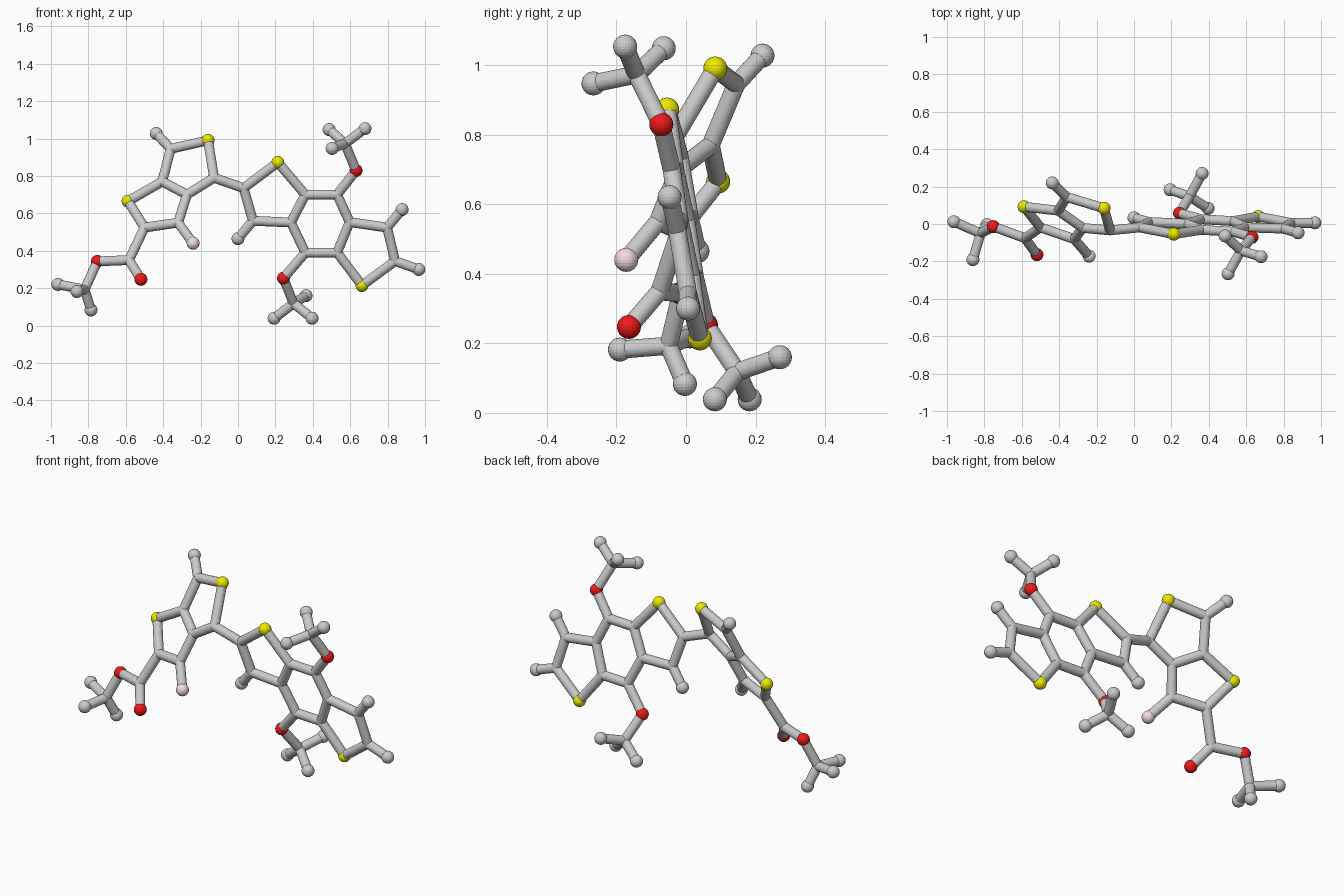
import bpy, bmesh
from mathutils import Vector, Matrix

if "Cube" in bpy.data.objects:
    bpy.data.objects.remove(bpy.data.objects["Cube"])

BALL, STICK, SIDES = 0.0345, 0.026, 24


def material(name, color):
    m = bpy.data.materials.new(name)
    m.diffuse_color = color
    m.use_nodes = True
    m.node_tree.nodes["Principled BSDF"].inputs["Base Color"].default_value = m.diffuse_color
    return m


RED = material("red", (0.85, 0.01, 0.01, 1))
YELLOW = material("yellow", (0.85, 0.82, 0.0, 1))
PINK = material("pale_pink", (0.9, 0.72, 0.75, 1))


def left(x, z):            # point on the tilted plane of the left ring pair
    return Vector((x, -0.419 * x + 0.5265 * z - 0.504, z))


def right(x, z):           # point on the plane of the right three-ring group
    return Vector((x, -0.059 * x - 0.183 * z + 0.118, z))


V = lambda *p: Vector(p)

atoms = {
    # left ring pair
    "S1": left(-.16, .99), "a2": left(-.36, .945), "a3": left(-.437, 1.027),
    "a4": left(-.405, .77), "S5": left(-.588, .665), "a6": left(-.50, .524),
    "a7": left(-.32, .55), "F8": left(-.24, .44), "a9": left(-.273, .70),
    "a10": left(-.128, .79),
    # ester tail
    "e1": left(-.583, .35), "O2": V(-.519, -.164, .247), "O3": V(-.752, -.014, .343),
    "e4": V(-.82, -.05, .193), "e5": V(-.963, .012, .22),
    "e6": V(-.861, -.19, .182), "e7": V(-.786, -.003, .083),
    # right three-ring group
    "b1": right(.03, .735), "S2": right(.213, .872), "b3": right(.36, .70),
    "b4": right(.283, .551), "b5": right(.08, .56), "b6": right(0, .465),
    "b7": right(.53, .70), "b8": right(.597, .553), "b9": right(.53, .39),
    "b10": right(.36, .39), "b11": right(.797, .524), "b12": right(.877, .62),
    "b13": right(.84, .345), "b14": right(.967, .30), "S3": right(.663, .214),
    # upper branch
    "O4": right(.631, .829), "u1": V(.572, -.142, .973), "u2": V(.487, -.064, 1.048),
    "u3": V(.679, -.175, 1.053), "u4": V(.503, -.266, .947),
    # lower branch
    "O5": right(.243, .253), "d1": V(.297, .147, .118), "d2": V(.193, .183, .039),
    "d3": V(.396, .083, .039), "d4": V(.364, .27, .16),
}

# each part is a set of chains of joined sticks
parts = {
    "left_ring_sticks": ["S1 a2 a4 a9 a10 S1", "a4 S5 a6 a7 a9", "a2 a3", "a7 F8"],
    "linking_stick": ["a10 b1"],
    "tail_sticks": ["a6 e1 O3 e4 e5", "e1 O2", "e4 e6", "e4 e7"],
    "right_ring_sticks": ["b1 S2 b3 b4 b5 b1", "b5 b6", "b3 b7 b8 b9 b10 b4",
                          "b8 b11 b13 S3 b9", "b11 b12", "b13 b14"],
    "upper_branch_sticks": ["b7 O4 u1 u2", "u1 u3", "u1 u4"],
    "lower_branch_sticks": ["b10 O5 d1 d2", "d1 d3", "d1 d4"],
}


def finish(bm, name, mat=None):
    me = bpy.data.meshes.new(name)
    bm.to_mesh(me)
    bm.free()
    if mat:
        me.materials.append(mat)
    bpy.context.collection.objects.link(bpy.data.objects.new(name, me))


def add_ball(bm, p, r):
    bmesh.ops.create_uvsphere(bm, u_segments=SIDES, v_segments=SIDES // 2,
                              radius=r, matrix=Matrix.Translation(p))


def add_stick(bm, p, q):
    d = q - p
    turn = d.to_track_quat('Z', 'Y').to_matrix().to_4x4()
    bmesh.ops.create_cone(bm, cap_ends=True, segments=SIDES, radius1=STICK,
                          radius2=STICK, depth=d.length,
                          matrix=Matrix.Translation((p + q) / 2) @ turn)


# sticks, with round joints where they meet
links = {k: 0 for k in atoms}
for name, chains in parts.items():
    bm = bmesh.new()
    joints = set()
    for chain in chains:
        keys = chain.split()
        for a, b in zip(keys, keys[1:]):
            add_stick(bm, atoms[a], atoms[b])
            links[a] += 1
            links[b] += 1
        joints.update(k for k in keys if k[0].islower())
    if name != "linking_stick":
        for k in sorted(joints):
            add_ball(bm, atoms[k], STICK)
    finish(bm, name)

# balls: coloured ones everywhere, grey ones only on free ends
kinds = {"S": ("yellow_ball", YELLOW), "O": ("red_ball", RED), "F": ("pink_ball", PINK)}
for k, p in atoms.items():
    label, mat = kinds.get(k[0], ("grey_end_ball", None))
    if mat or links[k] == 1:
        bm = bmesh.new()
        add_ball(bm, p, BALL)
        finish(bm, label, mat)
